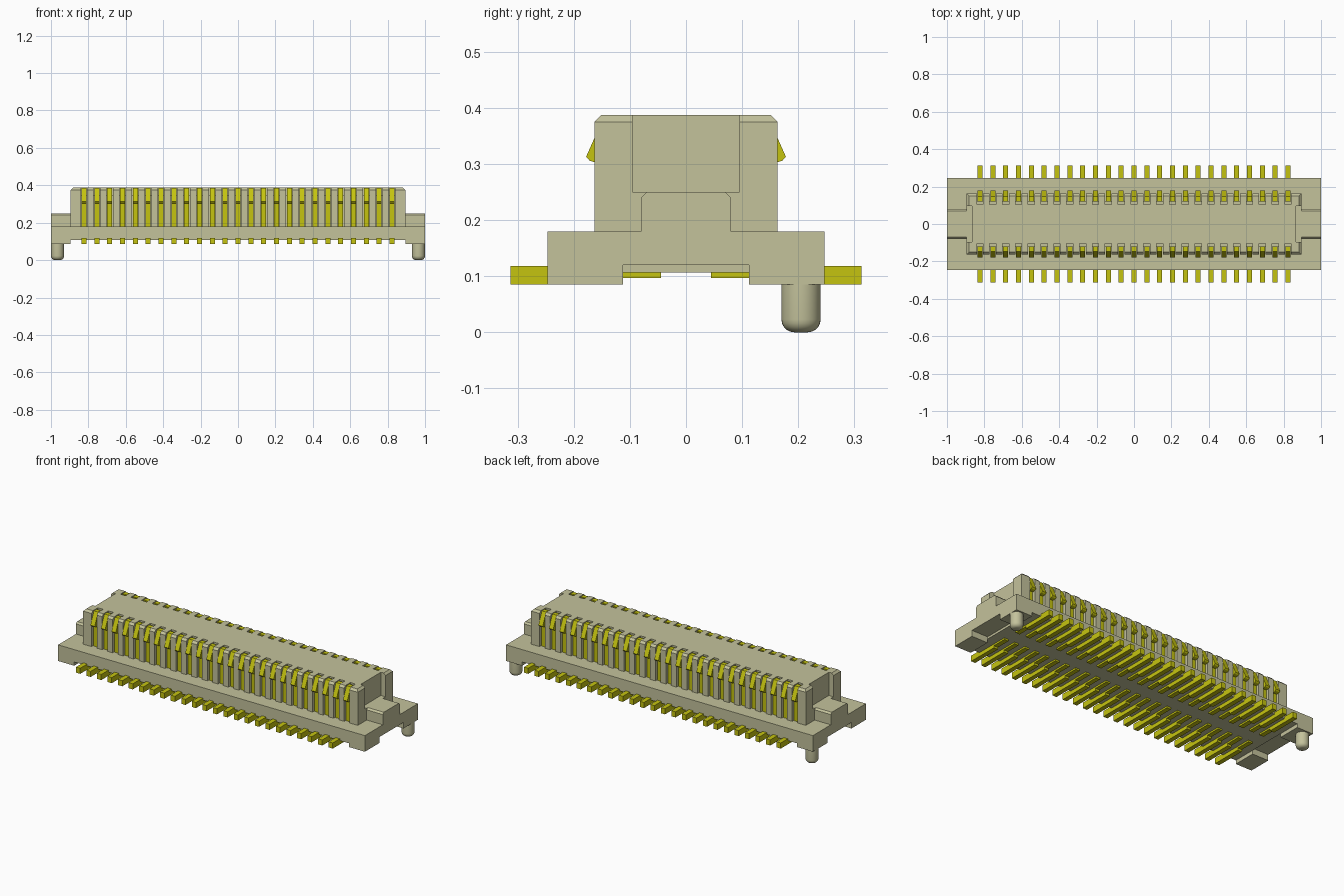
import bpy, bmesh, math

cube = bpy.data.objects.get("Cube")
if cube:
    bpy.data.objects.remove(cube, do_unlink=True)


def material(name, color):
    m = bpy.data.materials.new(name)
    m.use_nodes = True
    m.diffuse_color = color
    m.node_tree.nodes["Principled BSDF"].inputs["Base Color"].default_value = color
    return m


BEIGE = material("beige plastic", (0.55, 0.54, 0.33, 1))
YELLOW = material("yellow metal", (0.56, 0.55, 0.005, 1))


def prism(bm, profile, x0, x1):
    """Extrude a (y, z) outline along x."""
    face = bm.faces.new([bm.verts.new((x0, y, z)) for y, z in profile])
    out = bmesh.ops.extrude_face_region(bm, geom=[face])["geom"]
    verts = [v for v in out if isinstance(v, bmesh.types.BMVert)]
    bmesh.ops.translate(bm, verts=verts, vec=(x1 - x0, 0, 0))


def box(bm, x0, x1, y0, y1, z0, z1):
    prism(bm, [(y0, z0), (y1, z0), (y1, z1), (y0, z1)], x0, x1)


def flip(profile, side):
    return [(y * side, z) for y, z in profile]


def finish(bm, name, mat):
    bmesh.ops.recalc_face_normals(bm, faces=bm.faces[:])
    me = bpy.data.meshes.new(name)
    bm.to_mesh(me)
    bm.free()
    me.materials.append(mat)
    ob = bpy.data.objects.new(name, me)
    bpy.context.scene.collection.objects.link(ob)
    return ob


COUNT, PITCH = 25, 0.0686
PIN_W, SLOT_W = 0.027, 0.034
pins = [(i - (COUNT - 1) / 2) * PITCH for i in range(COUNT)]
EDGE = pins[-1] + SLOT_W / 2
END = 0.895
TOP = 0.387

# Base slab between the two end sections
bm = bmesh.new()
box(bm, -END, END, -0.247, 0.247, 0.107, 0.18)
finish(bm, "base_slab", BEIGE)

# End sections with two feet and a chamfered key block
half = [(0.112, 0.12), (0.112, 0.085), (0.247, 0.085), (0.247, 0.18),
        (0.08, 0.18), (0.08, 0.24), (0.07, 0.25)]
outline = half + flip(half[::-1], -1)
for side, label in ((1, "left"), (-1, "right")):
    bm = bmesh.new()
    prism(bm, outline, side * END, side * 1.0)
    finish(bm, label + "_end_section", BEIGE)

# Body core, its end shelves and the low walls behind the contacts
bm = bmesh.new()
box(bm, -EDGE, EDGE, -0.105, 0.105, 0.18, TOP)
for s in (-1, 1):
    box(bm, s * EDGE, s * 0.865, -0.095, 0.095, 0.18, TOP)
    box(bm, s * 0.865, s * END, -0.095, 0.095, 0.18, 0.25)
    box(bm, -EDGE, EDGE, s * 0.105, s * 0.12, 0.18, 0.345)
finish(bm, "body_core", BEIGE)

# Ribs between the contacts, chamfered at the top outer edge
rib = [(0.105, 0.18), (0.163, 0.18), (0.163, 0.375), (0.151, TOP), (0.105, TOP)]
bm = bmesh.new()
for a, b in zip(pins, pins[1:]):
    for s in (-1, 1):
        prism(bm, flip(rib, s), a + SLOT_W / 2, b - SLOT_W / 2)
finish(bm, "body_ribs", BEIGE)

# Corner posts, chamfered on both outer top edges
bm = bmesh.new()
for sx in (-1, 1):
    for sy in (-1, 1):
        box(bm, sx * EDGE, sx * END, sy * 0.095, sy * 0.163, 0.18, TOP)
edges = []
for e in bm.edges:
    a, b = (v.co for v in e.verts)
    if min(a.z, b.z) > TOP - 0.001 and (
            min(abs(a.x), abs(b.x)) > END - 0.001
            or min(abs(a.y), abs(b.y)) > 0.162):
        edges.append(e)
bmesh.ops.bevel(bm, geom=edges, offset=0.012, segments=1, affect='EDGES')
finish(bm, "corner_posts", BEIGE)

# Upright contacts with a sloped latch bump near the top
contact = [(0.12, 0.12), (0.15, 0.12), (0.15, 0.303), (0.163, 0.303),
           (0.172, 0.306), (0.178, 0.313), (0.146, 0.385), (0.12, 0.385)]
# Solder tails, stepping up to a thinner strip under the base
tail = [(0.045, 0.097), (0.13, 0.097), (0.13, 0.085), (0.313, 0.085),
        (0.313, 0.118), (0.045, 0.118)]
for name, profile in (("contacts", contact), ("solder_tails", tail)):
    for s, label in ((-1, "front_"), (1, "back_")):
        bm = bmesh.new()
        for x in pins:
            prism(bm, flip(profile, s), x - PIN_W / 2, x + PIN_W / 2)
        finish(bm, label + name, YELLOW)

# Rounded locating pegs under the back corners
for s, label in ((1, "left"), (-1, "right")):
    bm = bmesh.new()
    bmesh.ops.create_cone(bm, cap_ends=True, segments=32, radius1=0.035,
                          radius2=0.035, depth=0.09)
    bmesh.ops.translate(bm, verts=bm.verts[:], vec=(s * 0.965, 0.205, 0.045))
    rim = [e for e in bm.edges if all(v.co.z < 0.001 for v in e.verts)]
    bmesh.ops.bevel(bm, geom=rim, offset=0.023, segments=5, profile=0.5,
                    affect='EDGES')
    peg = finish(bm, label + "_locating_peg", BEIGE)
    bpy.ops.object.select_all(action='DESELECT')
    peg.select_set(True)
    bpy.context.view_layer.objects.active = peg
    bpy.ops.object.shade_smooth_by_angle(angle=math.radians(35))
